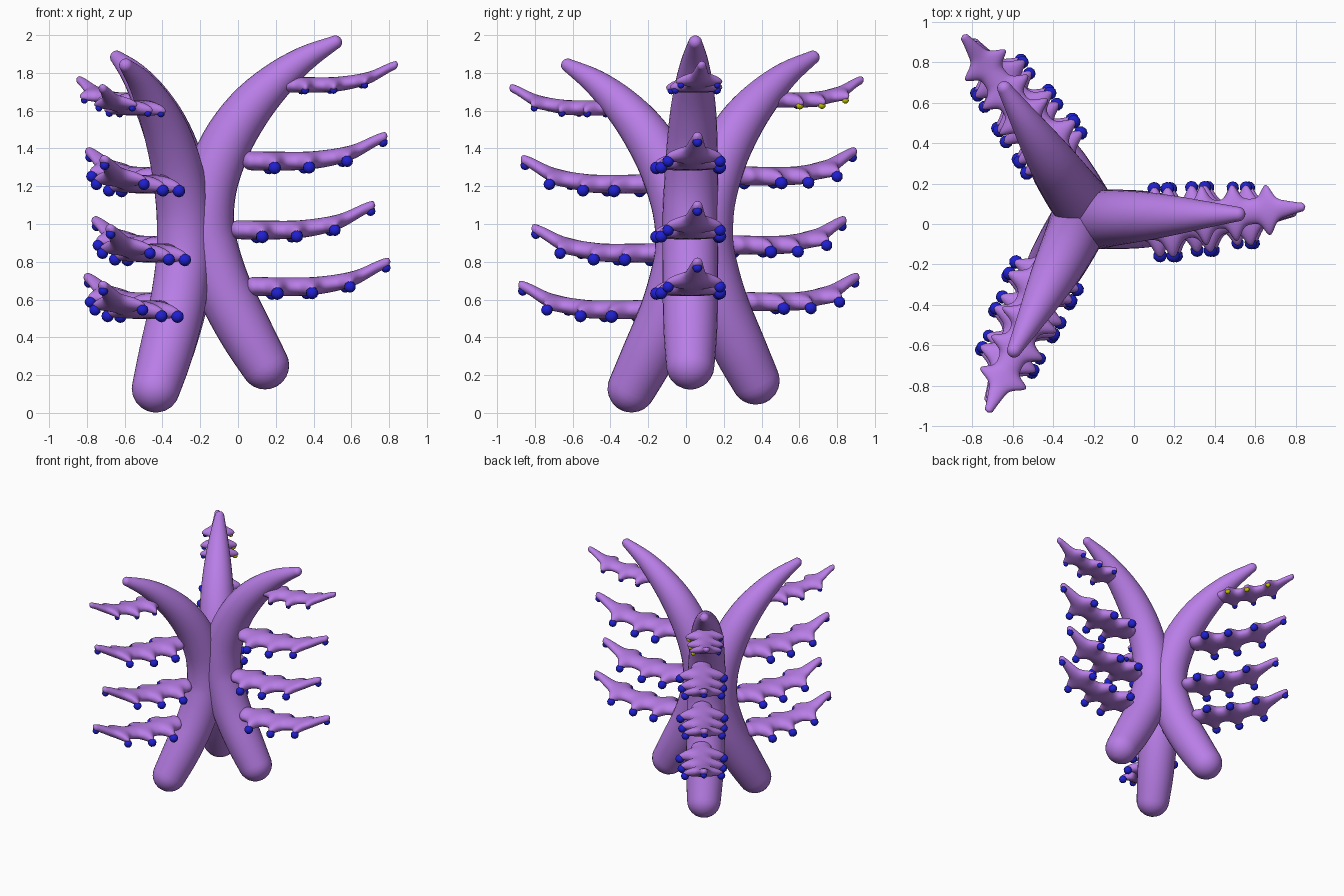
import bpy, bmesh, math
from mathutils import Vector, Matrix

if "Cube" in bpy.data.objects:
    bpy.data.objects.remove(bpy.data.objects["Cube"])


def material(name, rgb):
    m = bpy.data.materials.new(name)
    m.diffuse_color = (*rgb, 1)
    m.use_nodes = True
    m.node_tree.nodes["Principled BSDF"].inputs["Base Color"].default_value = m.diffuse_color
    return m


PURPLE = material("purple", (0.49, 0.21, 0.81))
BLUE = material("blue", (0.014, 0.014, 0.66))
YELLOW = material("yellow", (0.58, 0.58, 0.0))


def finish(bm, name, mats, matrix):
    bmesh.ops.recalc_face_normals(bm, faces=bm.faces)
    for f in bm.faces:
        f.smooth = True
    me = bpy.data.meshes.new(name)
    bm.to_mesh(me)
    bm.free()
    me.transform(matrix)
    for m in mats:
        me.materials.append(m)
    ob = bpy.data.objects.new(name, me)
    bpy.context.collection.objects.link(ob)
    return ob


def loft(name, rings, matrix):
    """Skin a list of closed rings, capping both ends."""
    bm = bmesh.new()
    rows = [[bm.verts.new(p) for p in ring] for ring in rings]
    n = len(rows[0])
    for a, b in zip(rows, rows[1:]):
        for i in range(n):
            j = (i + 1) % n
            bm.faces.new((a[i], a[j], b[j], b[i]))
    bm.faces.new(rows[0])
    bm.faces.new(rows[-1])
    return finish(bm, name, [PURPLE], matrix)


def spline(pts, u):
    """Catmull-Rom through tuples, u in point index units."""
    i = min(int(u), len(pts) - 2)
    t = u - i
    p = [Vector(pts[max(0, min(len(pts) - 1, i + k))]) for k in (-1, 0, 1, 2)]
    return 0.5 * (2 * p[1] + (p[2] - p[0]) * t
                  + (2 * p[0] - 5 * p[1] + 4 * p[2] - p[3]) * t * t
                  + (3 * p[1] - p[0] - 3 * p[2] + p[3]) * t ** 3)


# Trunk centre line: x, z, radius
TRUNK = [(0.143, 0.252, 0.128), (0.04, 0.43, 0.142), (-0.072, 0.65, 0.147),
         (-0.14, 0.85, 0.147), (-0.168, 1.0, 0.147), (-0.148, 1.2, 0.143),
         (-0.065, 1.42, 0.135), (0.055, 1.605, 0.121), (0.195, 1.752, 0.098),
         (0.35, 1.873, 0.068), (0.515, 1.962, 0.036)]


def trunk(name, matrix, sides=28):
    samples = [spline(TRUNK, i / 4) for i in range((len(TRUNK) - 1) * 4 + 1)]
    # rounded ends
    def dome(end, inner):
        d = (end - inner).xy.normalized()
        r = end.z
        out = []
        for k in range(1, 7):
            a = math.radians(15 * k - 1)
            q = end.xy + d * r * math.sin(a)
            out.append(Vector((q.x, q.y, r * math.cos(a))))
        return out
    head = dome(samples[0], samples[1])[::-1]
    tail = dome(samples[-1], samples[-2])
    allp = head + samples + tail
    rings = []
    for i, p in enumerate(allp):
        d = (allp[min(i + 1, len(allp) - 1)].xy - allp[max(i - 1, 0)].xy).normalized()
        y0 = 0.023 + 0.027 * max(0, (p.y - 1.1) / 0.9)
        rings.append([(p.x - d.y * p.z * math.cos(a), y0 + p.z * math.sin(a),
                       p.y + d.x * p.z * math.cos(a))
                      for a in (2 * math.pi * k / sides for k in range(sides))])
    loft(name, rings, matrix)


# Frond: lobe position, half width, berry radius
LENGTH = 0.775
LOBES = [(0.16, 0.18, 0.034), (0.345, 0.17, 0.033), (0.548, 0.152, 0.031)]
RISE = [(0, 0.0), (0.19, -0.002), (0.38, 0.004), (0.57, 0.043), (0.77, 0.13)]
BODY = [(0, 0.078), (0.19, 0.085), (0.38, 0.08), (0.57, 0.064), (0.77, 0.024)]


def frond(name, matrix, sides=28, steps=84):
    rings = []
    for i in range(steps + 1):
        u = LENGTH * i / steps
        k = u / LENGTH * 4
        z0, w = spline(RISE, k)[1], spline(BODY, k)[1]
        for c, reach, _ in LOBES:
            body = spline(BODY, c / LENGTH * 4)[1]
            w += (reach - body) * math.exp(-((u - c) / 0.04) ** 2)
        h = 0.05 - 0.025 * (u / LENGTH) ** 3
        start = math.sqrt(max(0.0, 1 - (1 - min(1, u / 0.05)) ** 2))
        end = math.sqrt(max(0.0, 1 - (1 - min(1, (LENGTH - u) / 0.02)) ** 2))
        s = max(0.03, min(start, end))
        ring = []
        for j in range(sides):
            a = 2 * math.pi * j / sides
            y = w * s * math.cos(a)
            ring.append((u, y, z0 + h * s * math.sin(a) - 0.6 * y * y))
        rings.append(ring)
    loft(name, rings, matrix)


def berries(name, matrix, top, yellow_side):
    # top fronds carry smaller berries tucked further under the lobes
    inset, size = (0.034, 0.74) if top else (0.014, 1.0)
    bm = bmesh.new()
    spots = [(c, side * (reach - inset), spline(RISE, c / LENGTH * 4)[1] - 0.036,
              r * size, side) for c, reach, r in LOBES for side in (-1, 1)]
    if not top:
        spots.append((LENGTH - 0.025, 0, 0.098, 0.026, 0))
    for u, y, z, r, side in spots:
        res = bmesh.ops.create_icosphere(bm, subdivisions=2, radius=r,
                                         matrix=Matrix.Translation((u, y, z)))
        if yellow_side and side < 0:
            for f in {f for v in res["verts"] for f in v.link_faces}:
                f.material_index = 1
    finish(bm, name, [BLUE, YELLOW] if yellow_side else [BLUE], matrix)


# Frond placements on the arm: x, y, z, scale
FRONDS = [(0.035, -0.005, 0.67, 1), (-0.045, -0.005, 0.97, 1),
          (0.02, -0.005, 1.335, 1), (0.215, 0.03, 1.738, 0.82)]

# Three arms turned about a shared centre, each a little lower than the last
PIVOT = Vector((-0.237, 0.037, 0))
for arm, (angle, drop) in enumerate(((0, 0), (121.6, 0.08), (240.8, 0.122))):
    turn = (Matrix.Translation(PIVOT - Vector((0, 0, drop)))
            @ Matrix.Rotation(math.radians(angle), 4, 'Z')
            @ Matrix.Translation(-PIVOT))
    trunk(f"trunk_{arm + 1}", turn)
    for n, (x, y, z, s) in enumerate(FRONDS):
        m = (turn @ Matrix.Translation((x, y, z))
             @ Matrix.Rotation(math.radians(5), 4, 'Z') @ Matrix.Scale(s, 4))
        top = n == 3
        frond(f"frond_{arm + 1}_{n + 1}", m)
        berries(f"berries_{arm + 1}_{n + 1}", m, top, top and arm == 1)
